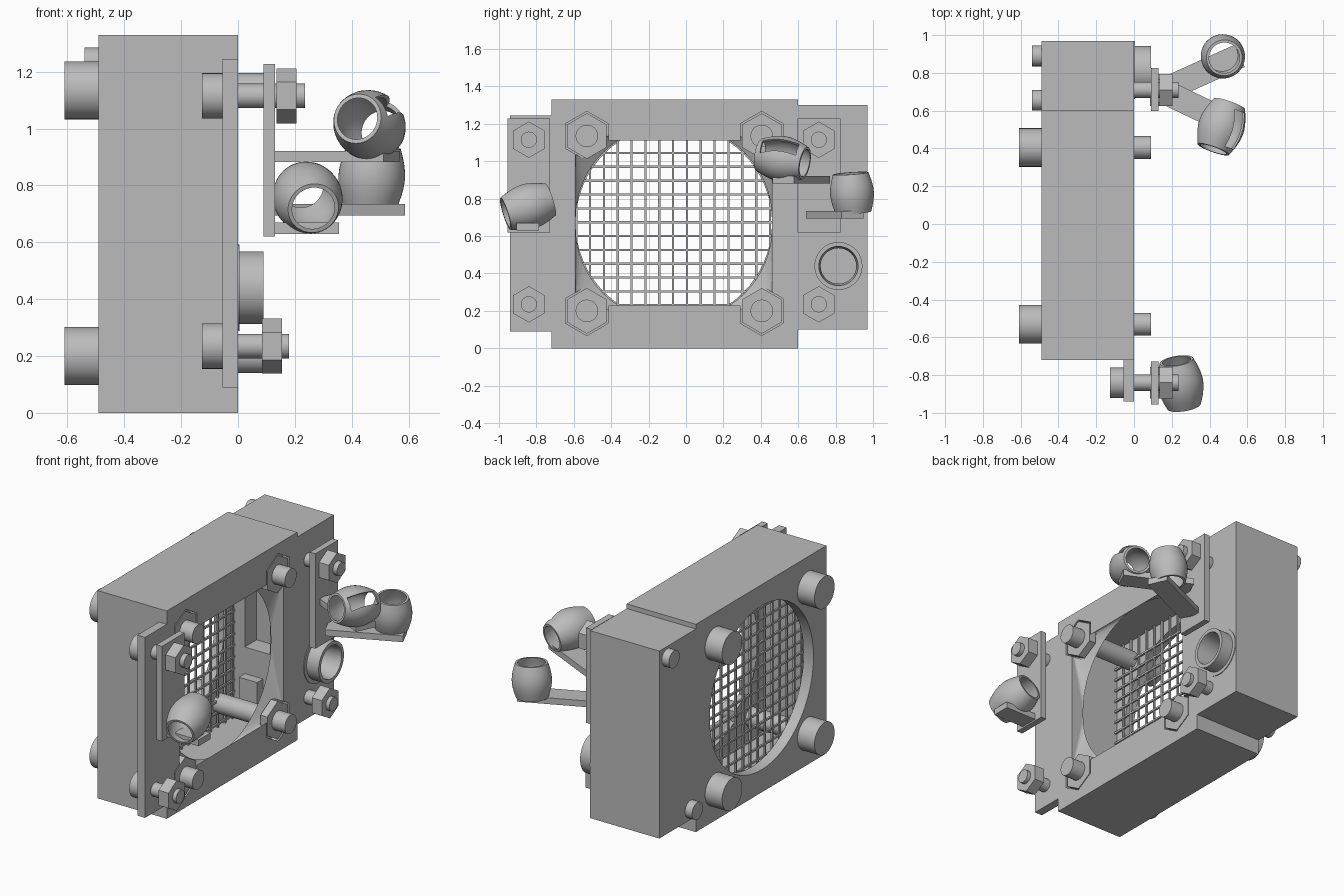
import bpy, bmesh, math
from mathutils import Vector, Matrix

if "Cube" in bpy.data.objects:
    bpy.data.objects.remove(bpy.data.objects["Cube"])

grey = bpy.data.materials.new("plain grey")
grey.use_nodes = True
grey.diffuse_color = (0.5, 0.5, 0.5, 1)
grey.node_tree.nodes["Principled BSDF"].inputs["Base Color"].default_value = (0.5, 0.5, 0.5, 1)


def finish(name, bm, smooth=False):
    bmesh.ops.recalc_face_normals(bm, faces=bm.faces)
    mesh = bpy.data.meshes.new(name)
    bm.to_mesh(mesh)
    bm.free()
    mesh.materials.append(grey)
    if smooth:
        mesh.shade_smooth()
        mesh.set_sharp_from_angle(angle=math.radians(35))
    obj = bpy.data.objects.new(name, mesh)
    bpy.context.collection.objects.link(obj)
    return obj


def add_box(bm, x, y, z):
    size = Matrix.Diagonal((x[1] - x[0], y[1] - y[0], z[1] - z[0], 1))
    mid = Vector((sum(x) / 2, sum(y) / 2, sum(z) / 2))
    bmesh.ops.create_cube(bm, size=1, matrix=Matrix.Translation(mid) @ size)


def box(name, x, y, z):
    bm = bmesh.new()
    add_box(bm, x, y, z)
    return finish(name, bm)


def rod(name, x0, x1, y, z, r, sides=40):
    """Cylinder or prism along x; six sides give a nut with a point on top."""
    bm = bmesh.new()
    place = Matrix.Translation(((x0 + x1) / 2, y, z)) @ Matrix.Rotation(math.pi / 2, 4, 'Y')
    if sides == 6:
        place = place @ Matrix.Rotation(math.pi / 2, 4, 'Z')
    bmesh.ops.create_cone(bm, cap_ends=True, segments=sides, radius1=r, radius2=r,
                          depth=x1 - x0, matrix=place)
    if sides == 6:
        # rotate so that a corner points straight up
        top = max(v.co.z for v in bm.verts)
        if top - z < r * 0.95:
            bmesh.ops.rotate(bm, verts=bm.verts, cent=(0, y, z),
                             matrix=Matrix.Rotation(math.pi / 6, 3, 'X'))
    return finish(name, bm, sides > 6)


def lathe(name, profile, start, end, steps=48):
    """Spin a closed (radius, height) loop about the line from start to end."""
    start, end = Vector(start), Vector(end)
    turn = (end - start).to_track_quat('Z', 'Y').to_matrix().to_4x4()
    place = Matrix.Translation(start) @ turn
    bm = bmesh.new()
    rings = []
    for i in range(steps):
        a = 2 * math.pi * i / steps
        rings.append([bm.verts.new(place @ Vector((r * math.cos(a), r * math.sin(a), h)))
                      for r, h in profile])
    n = len(profile)
    for i in range(steps):
        a, b = rings[i], rings[(i + 1) % steps]
        for j in range(n):
            k = (j + 1) % n
            bm.faces.new((a[j], a[k], b[k], b[j]))
    return finish(name, bm, True)


def barrel(name, start, end, r_end=0.09, r_mid=0.122, wall=0.014):
    length = (Vector(end) - Vector(start)).length
    hs = [i / 10 for i in range(11)]
    outer = [(r_end + (r_mid - r_end) * math.sin(math.pi * h), h * length) for h in hs]
    inner = [(r - wall, h) for r, h in reversed(outer)]
    return lathe(name, outer + inner, start, end)


def cut(obj, cutters):
    for c in cutters:
        m = obj.modifiers.new("cut", 'BOOLEAN')
        m.operation, m.solver, m.object = 'DIFFERENCE', 'EXACT', c
    bpy.context.view_layer.update()
    done = obj.evaluated_get(bpy.context.evaluated_depsgraph_get())
    mesh = bpy.data.meshes.new_from_object(done)
    obj.modifiers.clear()
    obj.data = mesh


# Shared layout
HOLE_Y, HOLE_Z, HOLE_R = -0.065, 0.67, 0.525
STUDS = [(y, z) for y in (-0.53, 0.405) for z in (0.2, 1.135)]

# Main housing: a hollow box with a round back hole and a square-to-round front
housing = box("housing", (-0.49, 0), (-0.72, 0.6), (0, 1.33))
bm = bmesh.new()
for i in range(64):
    a = 2 * math.pi * i / 64
    bm.verts.new((-0.095, HOLE_Y + HOLE_R * math.cos(a), HOLE_Z + HOLE_R * math.sin(a)))
for sy in (-1, 1):
    for sz in (-1, 1):
        bm.verts.new((0.001, HOLE_Y + sy * HOLE_R, HOLE_Z + sz * 0.44))
bmesh.ops.convex_hull(bm, input=bm.verts)
funnel = finish("funnel_cutter", bm)
cavity = box("cavity_cutter", (-0.42, -0.09), (-0.66, 0.54), (0.06, 1.27))
back_hole = rod("back_hole_cutter", -0.6, -0.3, HOLE_Y, HOLE_Z, HOLE_R, 64)
window = box("window_cutter", (-0.33, -0.15), (0.5, 0.66), (0.53, 1.1))
pockets = [rod("pocket_cutter", -0.05, 0.05, y, z, 0.132, 6) for y, z in STUDS]
cut(housing, [cavity, funnel, back_hole, window] + pockets)

# Side block with a round port
side_block = box("side_block", (-0.49, 0), (0.6, 0.97), (0.1, 1.3))
port_hole = rod("port_cutter", -0.2, 0.1, 0.815, 0.44, 0.12)
cut(side_block, [window, port_hole])
lathe("port_tube", [(0.128, 0), (0.128, 0.29), (0.105, 0.29), (0.095, 0.2), (0.095, 0)],
      (-0.2, 0.815, 0.44), (0.09, 0.815, 0.44))
lathe("port_collar", [(0.152, 0), (0.152, 0.005), (0.125, 0.005), (0.125, 0)],
      (0, 0.815, 0.44), (0.005, 0.815, 0.44))
box("inner_block", (-0.33, -0.2), (0.48, 0.54), (0.2, 0.36))

for c in [funnel, cavity, back_hole, window, port_hole] + pockets:
    bpy.data.objects.remove(c)

# Front flange
box("front_flange", (-0.055, 0), (-0.94, -0.72), (0.09, 1.245))

# Wire screen inside the back hole
bm = bmesh.new()
PITCH, HALF = 0.074, 0.006
for k in range(-8, 8):
    c = 0.005 + k * PITCH
    if -0.65 < c < 0.53:
        add_box(bm, (-0.412, -0.4), (c - HALF, c + HALF), (0.06, 1.27))
    c = 0.6 + k * PITCH
    if 0.07 < c < 1.26:
        add_box(bm, (-0.41, -0.398), (-0.66, 0.54), (c - HALF, c + HALF))
finish("wire_screen", bm)

# Long studs through the housing, with flush nuts and round back heads
for y, z in STUDS:
    rod("stud", -0.5, 0.09, y, z, 0.06)
    rod("stud_nut", -0.05, -0.002, y, z, 0.122, 6)
    rod("stud_head", -0.61, -0.49, y, z, 0.102)
for y, z in ((0.89, 1.23), (0.655, 0.17)):
    rod("small_head", -0.54, -0.48, y, z, 0.055)

# Bracket bolts
for y in (-0.84, 0.71):
    for z, nut_x, tip in ((1.115, 0.135, 0.235), (0.235, 0.085, 0.18)):
        rod("bracket_bolt", -0.1, tip, y, z, 0.043)
        rod("bracket_nut", nut_x, nut_x + 0.07, y, z, 0.097, 6)
        if y < 0:
            rod("bracket_bolt_head", -0.127, -0.055, y, z, 0.08)

# Brackets with ledge and arms
for y0 in (-0.955, 0.597):
    box("bracket_plate", (0.09, 0.13), (y0, y0 + 0.228), (0.62, 1.228))
box("front_ledge", (0.12, 0.355), (-0.905, -0.785), (0.63, 0.67))


def arm(name, a, b, z, width=0.13):
    d = Vector((b[0] - a[0], b[1] - a[1], 0))
    place = (Matrix.Translation(((a[0] + b[0]) / 2, (a[1] + b[1]) / 2, z))
             @ Matrix.Rotation(math.atan2(d.y, d.x), 4, 'Z')
             @ Matrix.Diagonal((d.length, width, 0.04, 1)))
    bm = bmesh.new()
    bmesh.ops.create_cube(bm, size=1, matrix=place)
    finish(name, bm)


arm("upper_arm", (0.14, 0.71), (0.54, 0.52), 0.902)
arm("lower_arm", (0.14, 0.7), (0.56, 0.89), 0.715)

# Barrel sleeves
barrel("front_sleeve", (0.265, -0.965, 0.72), (0.225, -0.725, 0.795))
barrel("lower_sleeve", (0.463, 0.895, 0.725), (0.478, 0.88, 0.935), 0.095, 0.117)
upper = barrel("upper_sleeve", (0.42, 0.395, 1.035), (0.505, 0.635, 0.99), 0.088, 0.122)
bm = bmesh.new()
bmesh.ops.create_cube(bm, size=1, matrix=Matrix.Translation((0.56, 0.49, 1.1))
                      @ Matrix.Rotation(math.radians(-20), 4, 'Z')
                      @ Matrix.Rotation(math.radians(-45), 4, 'Y')
                      @ Matrix.Diagonal((0.2, 0.2, 0.08, 1)))
slot = finish("slot_cutter", bm)
cut(upper, [slot])
bpy.data.objects.remove(slot)
